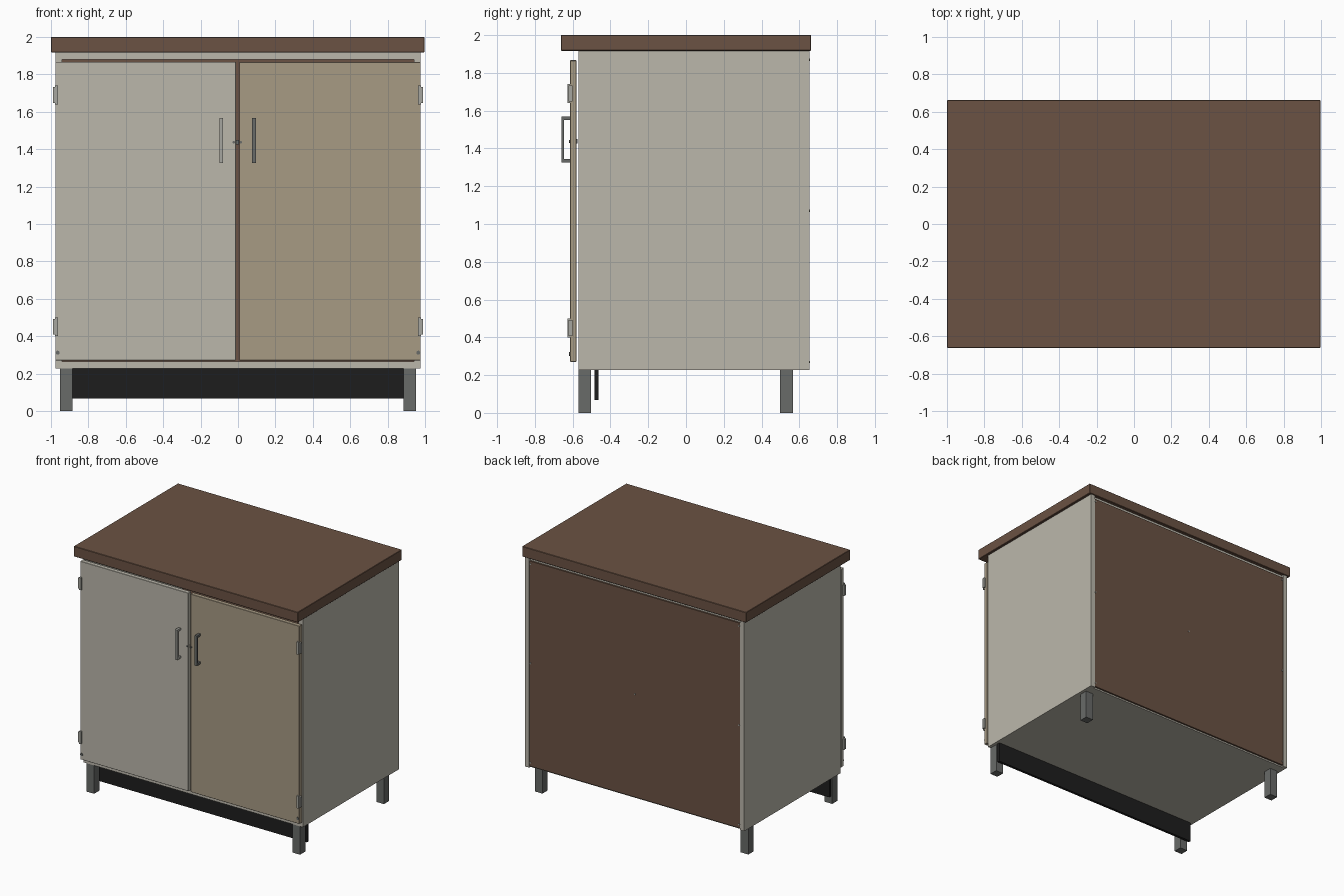
import bpy, bmesh, math
from mathutils import Matrix

if "Cube" in bpy.data.objects:
    bpy.data.objects.remove(bpy.data.objects["Cube"])


def mat(name, r, g, b):
    m = bpy.data.materials.new(name)
    m.diffuse_color = [(c / 255) ** 2.2 for c in (r, g, b)] + [1]
    m.use_nodes = True
    m.node_tree.nodes["Principled BSDF"].inputs["Base Color"].default_value = m.diffuse_color
    return m


CREAM = mat("cream_laminate", 186, 182, 170)
TAN = mat("tan_laminate", 166, 153, 131)
BROWN = mat("brown_wood", 106, 83, 69)
METAL = mat("grey_metal", 104, 106, 104)
STEEL = mat("light_steel", 165, 165, 158)
BLACK = mat("black_kick", 35, 35, 35)


def make(name, boxes, material, bevel=0.0):
    """One object from boxes given as (x0, x1, y0, y1, z0, z1)."""
    bm = bmesh.new()
    for x0, x1, y0, y1, z0, z1 in boxes:
        m = Matrix.Translation(((x0 + x1) / 2, (y0 + y1) / 2, (z0 + z1) / 2))
        m = m @ Matrix.Diagonal((x1 - x0, y1 - y0, z1 - z0, 1))
        bmesh.ops.create_cube(bm, size=1, matrix=m)
    me = bpy.data.meshes.new(name)
    bm.to_mesh(me)
    bm.free()
    me.materials.append(material)
    ob = bpy.data.objects.new(name, me)
    bpy.context.collection.objects.link(ob)
    if bevel:
        mod = ob.modifiers.new("edge", "BEVEL")
        mod.width = bevel
        mod.segments = 1
    return ob


def cyl(name, r, depth, loc, axis, material):
    rot = (math.pi / 2, 0, 0) if axis == "y" else (0, 0, 0)
    bpy.ops.mesh.primitive_cylinder_add(vertices=12, radius=r, depth=depth,
                                        location=loc, rotation=rot)
    ob = bpy.context.object
    ob.name = name
    ob.data.materials.append(material)
    bpy.ops.object.shade_smooth_by_angle()


# Worktop
make("worktop", [(-1, 0.997, -0.663, 0.663, 1.917, 2)], BROWN, 0.003)

# Carcass panels
make("bottom_panel", [(-0.94, 0.94, -0.57, 0.637, 0.228, 0.264)], CREAM)
make("top_panel", [(-0.94, 0.94, -0.57, 0.637, 1.88, 1.917)], CREAM)
make("back_panel", [(-0.94, 0.94, 0.637, 0.651, 0.24, 1.892)], BROWN)

# Doors
make("left_door", [(-0.977, -0.012, -0.614, -0.58, 0.27, 1.867)], CREAM, 0.002)
make("right_door", [(0.007, 0.977, -0.614, -0.58, 0.27, 1.865)], TAN, 0.002)

# Handles: bar with two posts
for name, x, material in (("left_handle", -0.09, STEEL), ("right_handle", 0.086, METAL)):
    a, b = x - 0.01, x + 0.01
    make(name, [(a, b, -0.66, -0.645, 1.325, 1.568),
                (a, b, -0.645, -0.612, 1.325, 1.343),
                (a, b, -0.645, -0.612, 1.55, 1.568)], material)

# Door catch across the gap
make("catch_plate", [(-0.01, 0.006, -0.6, -0.575, 1.425, 1.45)], METAL)
for x in (-0.022, 0.014):
    cyl("catch_knob", 0.007, 0.008, (x, -0.616, 1.437), "y", METAL)

for s, side in ((-1, "left"), (1, "right")):
    # Side panels
    make(side + "_side_panel",
         [(min(s * 0.94, s * 0.977), max(s * 0.94, s * 0.977), -0.57, 0.655, 0.228, 1.917)], CREAM)
    # Legs, front and back
    for y, end in ((-0.57, "front"), (0.498, "back")):
        x = s * 0.918
        make(f"{end}_{side}_leg", [(x - 0.034, x + 0.034, y, y + 0.068, 0, 0.228)], METAL)
    # Hinges: leaf and knuckle
    for z, end in ((0.45, "lower"), (1.69, "upper")):
        x0, x1 = sorted((s * 0.962, s * 0.978))
        make(f"{side}_{end}_hinge_leaf", [(x0, x1, -0.627, -0.612, z - 0.05, z + 0.05)], STEEL)
        x0, x1 = sorted((s * 0.977, s * 0.99))
        make(f"{side}_{end}_hinge_knuckle", [(x0, x1, -0.622, -0.6, z - 0.042, z + 0.042)], STEEL)
    # Screw heads on door corner and back edges
    cyl(side + "_door_stud", 0.011, 0.006, (s * 0.964, -0.616, 0.312), "y", METAL)
    for z in (0.27, 1.07, 1.88):
        cyl(side + "_back_screw", 0.006, 0.006, (s * 0.93, 0.653, min(z, 1.87)), "y", STEEL)
cyl("centre_back_screw", 0.006, 0.006, (0, 0.653, 1.07), "y", STEEL)

# Kick plate behind the front legs
make("kick_plate", [(-0.953, 0.953, -0.485, -0.464, 0.067, 0.228)], BLACK)
